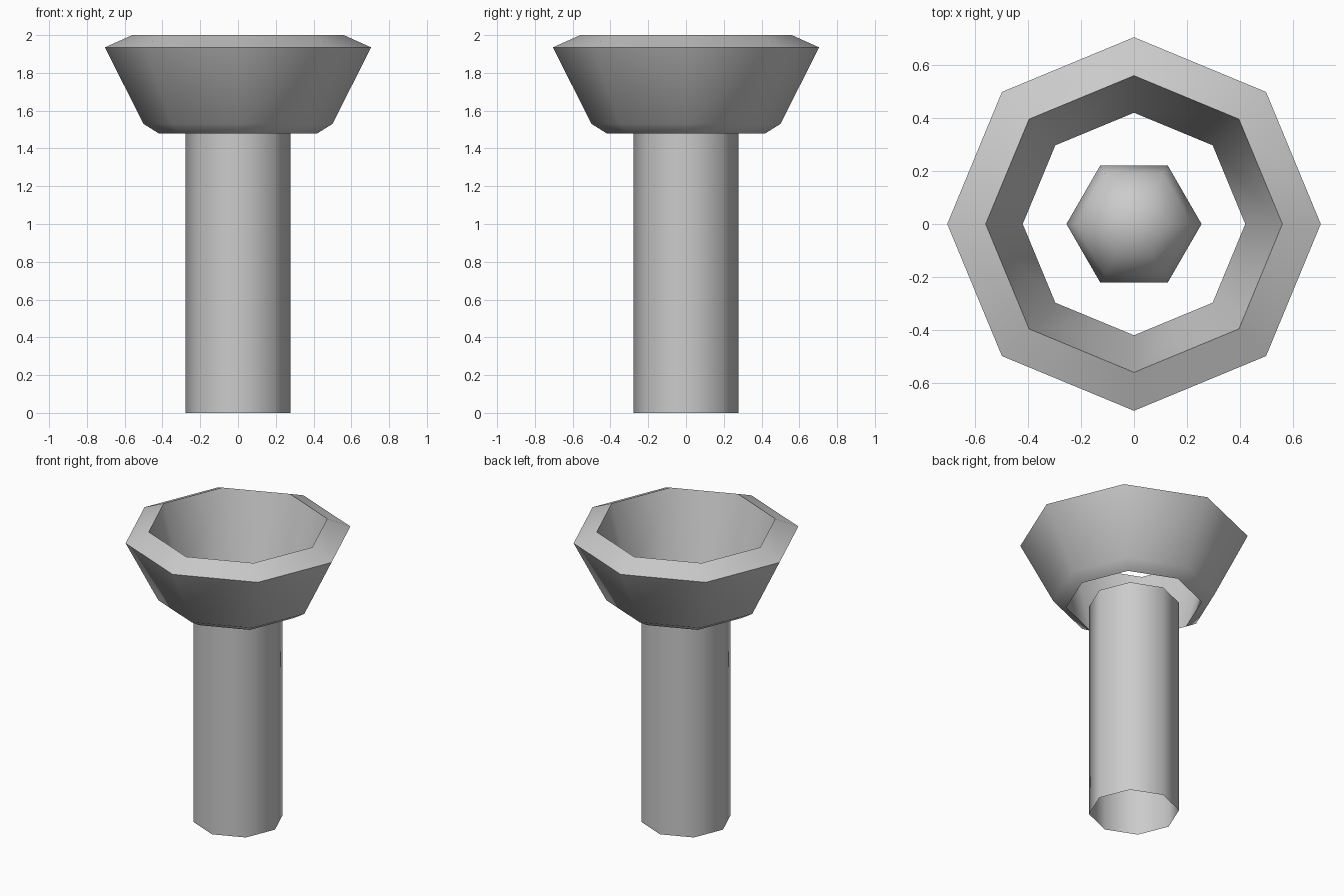
import bpy, bmesh, math

if "Cube" in bpy.data.objects:
    bpy.data.objects.remove(bpy.data.objects["Cube"])


def lathe(name, profile, sides, closed=False):
    """Spin an (r, z) profile into a faceted ring with smooth shading."""
    bm = bmesh.new()
    rings = [[bm.verts.new((r * math.cos(2 * math.pi * i / sides),
                            r * math.sin(2 * math.pi * i / sides), z))
              for i in range(sides)] for r, z in profile]
    pairs = list(zip(rings, rings[1:]))
    if closed:
        pairs.append((rings[-1], rings[0]))
    for a, b in pairs:
        for i in range(sides):
            j = (i + 1) % sides
            bm.faces.new((a[i], a[j], b[j], b[i]))
    me = bpy.data.meshes.new(name)
    bm.to_mesh(me)
    bm.free()
    ob = bpy.data.objects.new(name, me)
    bpy.context.collection.objects.link(ob)
    smooth(ob, 50)
    return ob


def smooth(ob, angle):
    bpy.ops.object.select_all(action='DESELECT')
    ob.select_set(True)
    bpy.context.view_layer.objects.active = ob
    bpy.ops.object.shade_smooth_by_angle(angle=math.radians(angle))


# Open eight-sided post
lathe("post", [(0.279, 0), (0.279, 1.48)], 8)

# Flared bowl, thick walled and open at the bottom
lathe("bowl", [(0.42, 1.48), (0.50, 1.53), (0.705, 1.935), (0.56, 2.0)], 8, closed=True)

# Low-poly ball sitting inside the mouth of the post
bpy.ops.mesh.primitive_uv_sphere_add(segments=6, ring_count=6, radius=0.255,
                                     location=(0, 0, 1.32))
ball = bpy.context.object
ball.name = "inner_ball"
# Turn so that corners lie on the x axis
if not any(abs(v.co.y) < 1e-4 and v.co.x > 0.25 for v in ball.data.vertices):
    ball.rotation_euler.z = math.radians(30)
smooth(ball, 80)
